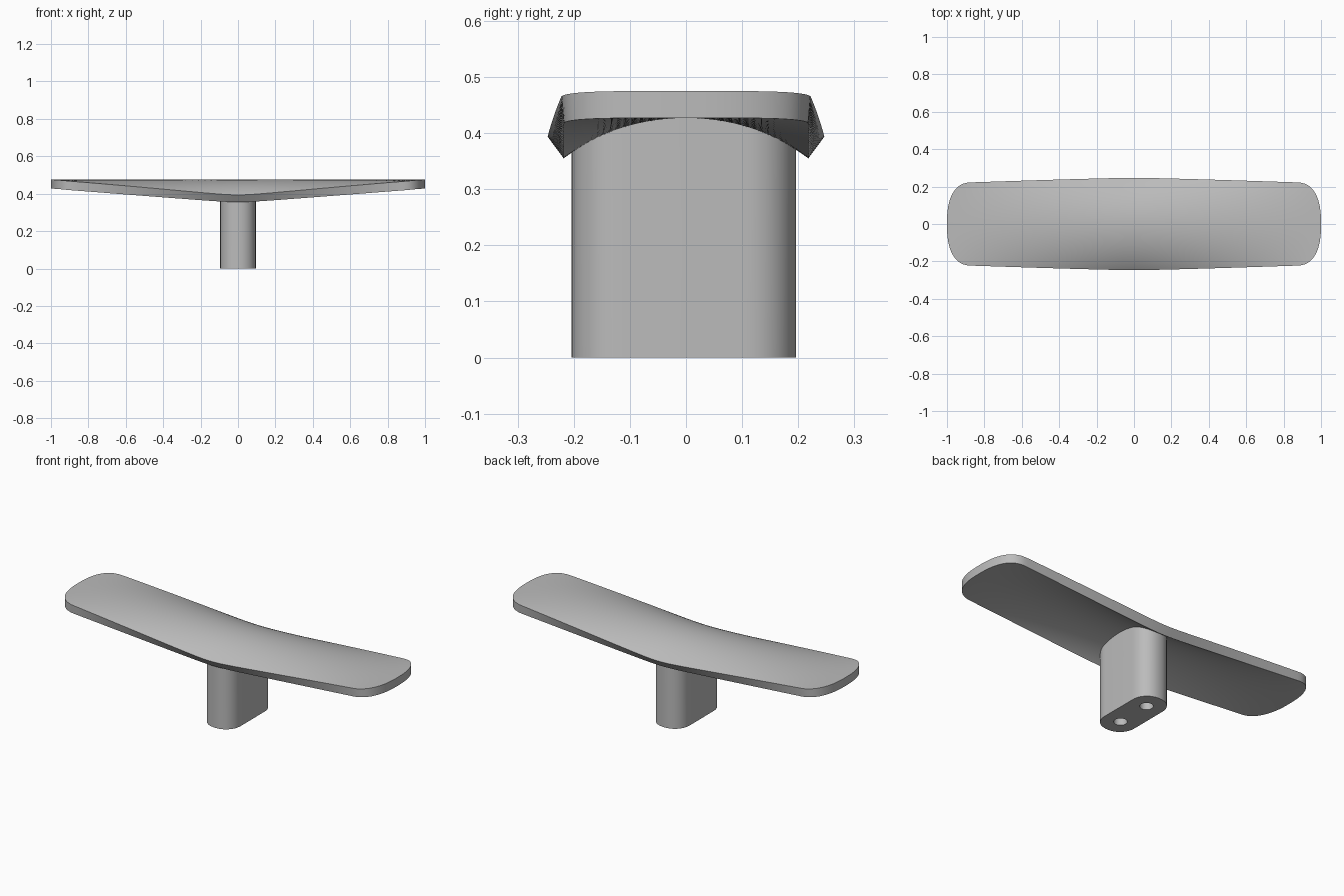
import bpy, bmesh, math

cube = bpy.data.objects.get("Cube")
if cube:
    bpy.data.objects.remove(cube, do_unlink=True)

grey = bpy.data.materials.new("satin grey")
grey.use_nodes = True
grey.diffuse_color = (0.5, 0.5, 0.5, 1)
grey.node_tree.nodes["Principled BSDF"].inputs["Base Color"].default_value = (0.5, 0.5, 0.5, 1)

HALF_WIDTH, THICK, UNDERSIDE, DROP = 0.218, 0.048, 0.427, 0.072


def make_object(name, bm):
    bmesh.ops.recalc_face_normals(bm, faces=bm.faces)
    mesh = bpy.data.meshes.new(name)
    bm.to_mesh(mesh)
    bm.free()
    mesh.materials.append(grey)
    obj = bpy.data.objects.new(name, mesh)
    bpy.context.collection.objects.link(obj)
    return obj


def smooth(obj):
    bpy.ops.object.select_all(action='DESELECT')
    obj.select_set(True)
    bpy.context.view_layer.objects.active = obj
    bpy.ops.object.shade_smooth_by_angle(angle=math.radians(30))


def bulge(t, n):
    """Superellipse height for t in -1..1."""
    return max(0, 1 - abs(t) ** n) ** (1 / n)


def arch(x, y):
    """Underside height and normal: strongly arched mid-span, flat at the ends."""
    a = 0.08
    fade = (math.hypot(x, a) - a) / (math.hypot(1, a) - a)
    d = max(DROP * (1 - fade), 1e-4)
    radius = (HALF_WIDTH ** 2 + d * d) / (2 * d)
    c = math.sqrt(radius ** 2 - y * y)
    return UNDERSIDE - radius + c, y / radius, c / radius


# Grip: arched plate of constant thickness with bowed, rounded ends
NX, NY = 64, 40
bm = bmesh.new()
lower, upper = [], []
for j in range(NY + 1):
    t = math.sin(math.pi * (j / NY - 0.5))
    y, reach = t * HALF_WIDTH, 0.87 + 0.13 * bulge(t, 2.5)
    low_row, up_row = [], []
    for i in range(NX + 1):
        x = reach * (2 * i / NX - 1)
        z, ny, nz = arch(x, y)
        low_row.append(bm.verts.new((x, y, z)))
        up_row.append(bm.verts.new((x, y + ny * THICK, z + nz * THICK)))
    lower.append(low_row)
    upper.append(up_row)
for grid in (lower, upper):
    for j in range(NY):
        for i in range(NX):
            bm.faces.new((grid[j][i], grid[j][i + 1], grid[j + 1][i + 1], grid[j + 1][i]))


def rim(grid):
    return (grid[0] + [r[-1] for r in grid[1:-1]]
            + grid[-1][::-1] + [r[0] for r in grid[-2:0:-1]])


low_rim, up_rim = rim(lower), rim(upper)
for k in range(len(low_rim)):
    bm.faces.new((low_rim[k - 1], low_rim[k], up_rim[k], up_rim[k - 1]))
smooth(make_object("grip", bm))

# Stem: upright post with rounded ends, its top following the arch
bm = bmesh.new()
outline = []
for side in (1, -1):
    for k in range(25):
        t = math.cos(math.pi * k / 24) * side
        outline.append((0.095 * t, side * (0.105 + 0.095 * bulge(t, 2.15)) - 0.004))
base = [bm.verts.new((x, y, 0)) for x, y in outline]
top = [bm.verts.new((x, y, arch(0, y)[0] + 0.02)) for x, y in outline]
bm.faces.new(base)
for k in range(len(base)):
    bm.faces.new((base[k - 1], base[k], top[k], top[k - 1]))
for k in range(24):
    # join matching points of the two rounded ends
    bm.faces.new((top[k], top[k + 1], top[48 - k], top[49 - k]))
stem = make_object("stem", bm)

# Screw holes bored into the base of the stem
bm = bmesh.new()
for y in (-0.104, 0.096):
    hole = bmesh.ops.create_cone(bm, cap_ends=True, segments=32,
                                 radius1=0.034, radius2=0.034, depth=0.4)
    bmesh.ops.translate(bm, verts=hole["verts"], vec=(0, y, 0))
cutter = make_object("screw_hole_cutter", bm)
cutter.hide_render = True
cut = stem.modifiers.new("screw_holes", 'BOOLEAN')
cut.object = cutter
cut.solver = 'EXACT'
bpy.context.view_layer.objects.active = stem
bpy.ops.object.modifier_apply(modifier=cut.name)
bpy.data.objects.remove(cutter, do_unlink=True)
smooth(stem)
